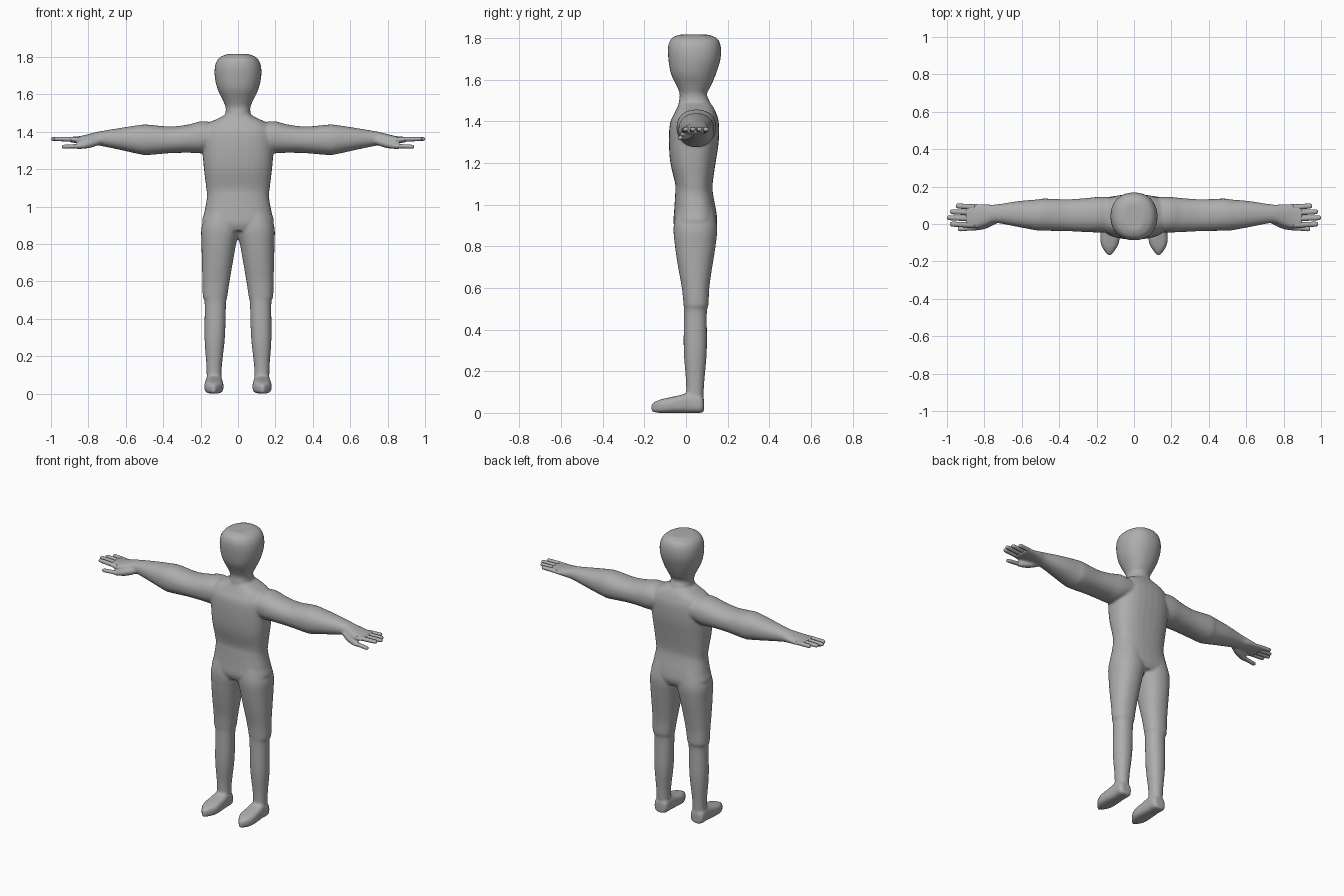
import bpy, bmesh, math

grey = bpy.data.materials.new("plain grey")
grey.diffuse_color = (0.42, 0.42, 0.42, 1)


def catmull(p0, p1, p2, p3, t):
    return [0.5 * (2*b + (c-a)*t + (2*a-5*b+4*c-d)*t*t + (3*b-a-3*c+d)*t**3)
            for a, b, c, d in zip(p0, p1, p2, p3)]


def tube(bm, axis, sections, side=1, n=32, power=2.2, steps=4):
    """Closed loft; each section is (position, a_min, a_max, b_min, b_max)."""
    rows = []
    last = len(sections) - 1
    for i in range(last):
        ctrl = [sections[min(max(i + k, 0), last)] for k in (-1, 0, 1, 2)]
        rows += [catmull(*ctrl, k / steps) for k in range(steps)]
    rows.append(sections[-1])
    rings = []
    for t, a0, a1, b0, b1 in rows:
        ring = []
        for k in range(n):
            c, s = math.cos(2*math.pi*k/n), math.sin(2*math.pi*k/n)
            a = (a0+a1)/2 + (a1-a0)/2 * math.copysign(abs(c)**(2/power), c)
            b = (b0+b1)/2 + (b1-b0)/2 * math.copysign(abs(s)**(2/power), s)
            x, y, z = {'X': (t, a, b), 'Y': (a, t, b), 'Z': (a, b, t)}[axis]
            ring.append(bm.verts.new((x * side, y, z)))
        rings.append(ring)
    faces = [bm.faces.new(rings[0]), bm.faces.new(rings[-1])]
    for r, q in zip(rings, rings[1:]):
        for k in range(n):
            faces.append(bm.faces.new((r[k], r[(k+1) % n], q[(k+1) % n], q[k])))
    bmesh.ops.recalc_face_normals(bm, faces=faces)


def finish(bm, name):
    me = bpy.data.meshes.new(name)
    bm.to_mesh(me)
    bm.free()
    me.materials.append(grey)
    me.polygons.foreach_set("use_smooth", [True] * len(me.polygons))
    ob = bpy.data.objects.new(name, me)
    bpy.context.collection.objects.link(ob)
    return ob


body = bmesh.new()
# head and neck
tube(body, 'Z', [(1.42, -.07, .07, -.04, .12), (1.49, -.068, .068, -.035, .115),
                 (1.53, -.066, .066, -.03, .10), (1.57, -.082, .082, -.045, .12),
                 (1.63, -.110, .110, -.073, .145), (1.70, -.125, .125, -.085, .166),
                 (1.76, -.121, .121, -.086, .167), (1.798, -.098, .098, -.07, .15),
                 (1.816, -.055, .055, -.035, .11)])
# torso
tube(body, 'Z', [(.87, -.13, .13, -.045, .135), (.91, -.19, .19, -.06, .15),
                 (.97, -.18, .18, -.057, .145), (1.05, -.166, .166, -.052, .13),
                 (1.10, -.17, .17, -.052, .128), (1.20, -.182, .182, -.075, .142),
                 (1.30, -.190, .190, -.082, .157), (1.39, -.19, .19, -.077, .158),
                 (1.44, -.165, .165, -.055, .145), (1.47, -.11, .11, -.04, .13),
                 (1.495, -.06, .06, -.03, .11)], power=2.5)
for s in (1, -1):
    # leg
    tube(body, 'Z', [(.98, .01, .165, -.045, .135), (.89, -.01, .195, -.06, .15),
                     (.80, .010, .195, -.053, .142), (.70, .028, .193, -.038, .126),
                     (.60, .045, .190, -.02, .112), (.52, .057, .188, -.012, .108),
                     (.48, .064, .178, -.01, .10), (.30, .070, .179, -.011, .10),
                     (.15, .086, .169, .0, .088), (.05, .088, .167, .0, .082)], s)
    # foot
    tube(body, 'Y', [(.086, .10, .156, .005, .07), (.07, .084, .173, 0, .085),
                     (.02, .082, .174, 0, .098), (-.03, .079, .178, 0, .085),
                     (-.09, .078, .180, 0, .072), (-.13, .095, .167, 0, .062),
                     (-.166, .122, .140, .006, .045)], s, power=3)
    # arm and palm
    tube(body, 'X', [(.05, -.04, .14, 1.33, 1.43), (.18, -.045, .145, 1.288, 1.457),
                     (.26, -.043, .138, 1.288, 1.440), (.36, -.038, .132, 1.286, 1.428),
                     (.48, -.036, .136, 1.276, 1.438), (.52, -.034, .131, 1.279, 1.437),
                     (.62, -.016, .122, 1.301, 1.422), (.74, .006, .104, 1.326, 1.402),
                     (.79, -.008, .106, 1.332, 1.390), (.85, -.024, .108, 1.338, 1.376),
                     (.90, -.022, .108, 1.344, 1.373)], s)
    # base of the thumb
    tube(body, 'X', [(.73, .005, .05, 1.335, 1.37), (.79, -.025, .03, 1.314, 1.36),
                     (.85, -.036, .0, 1.308, 1.338), (.87, -.034, -.008, 1.31, 1.334)], s)

ob = finish(body, "body")
# fuse the lofts into one soft skin
m = ob.modifiers.new("fuse", 'REMESH')
m.mode, m.voxel_size, m.use_smooth_shade = 'VOXEL', 0.007, True
m = ob.modifiers.new("soften", 'SMOOTH')
m.factor, m.iterations = 0.5, 6
bpy.context.view_layer.objects.active = ob
ob.select_set(True)
bpy.ops.object.convert(target='MESH')
if not ob.data.materials:
    ob.data.materials.append(grey)


def finger(bm, side, x0, x1, y0, y1, z0, z1, r):
    rows = []
    for f, k in ((0, .9), (.3, 1), (.65, .95), (.9, .9), (.975, .65), (1, .25)):
        y, z = y0 + (y1-y0)*f, z0 + (z1-z0)*f
        rows.append((x0 + (x1-x0)*f, y-r*k, y+r*k, z-r*k*.85, z+r*k*.85))
    tube(bm, 'X', rows, side, n=14, power=2, steps=2)


for s, label in ((1, "left"), (-1, "right")):
    bm = bmesh.new()
    # four fingers and the thumb
    for y0, y1, tip in ((.090, .097, .952), (.060, .066, .983),
                        (.028, .034, 1.0), (-.006, .0, .985)):
        finger(bm, s, .85, tip, y0, y1, 1.359, 1.362, .0145)
    finger(bm, s, .82, .942, -.016, -.028, 1.325, 1.320, .0135)
    finish(bm, label + "_fingers")
